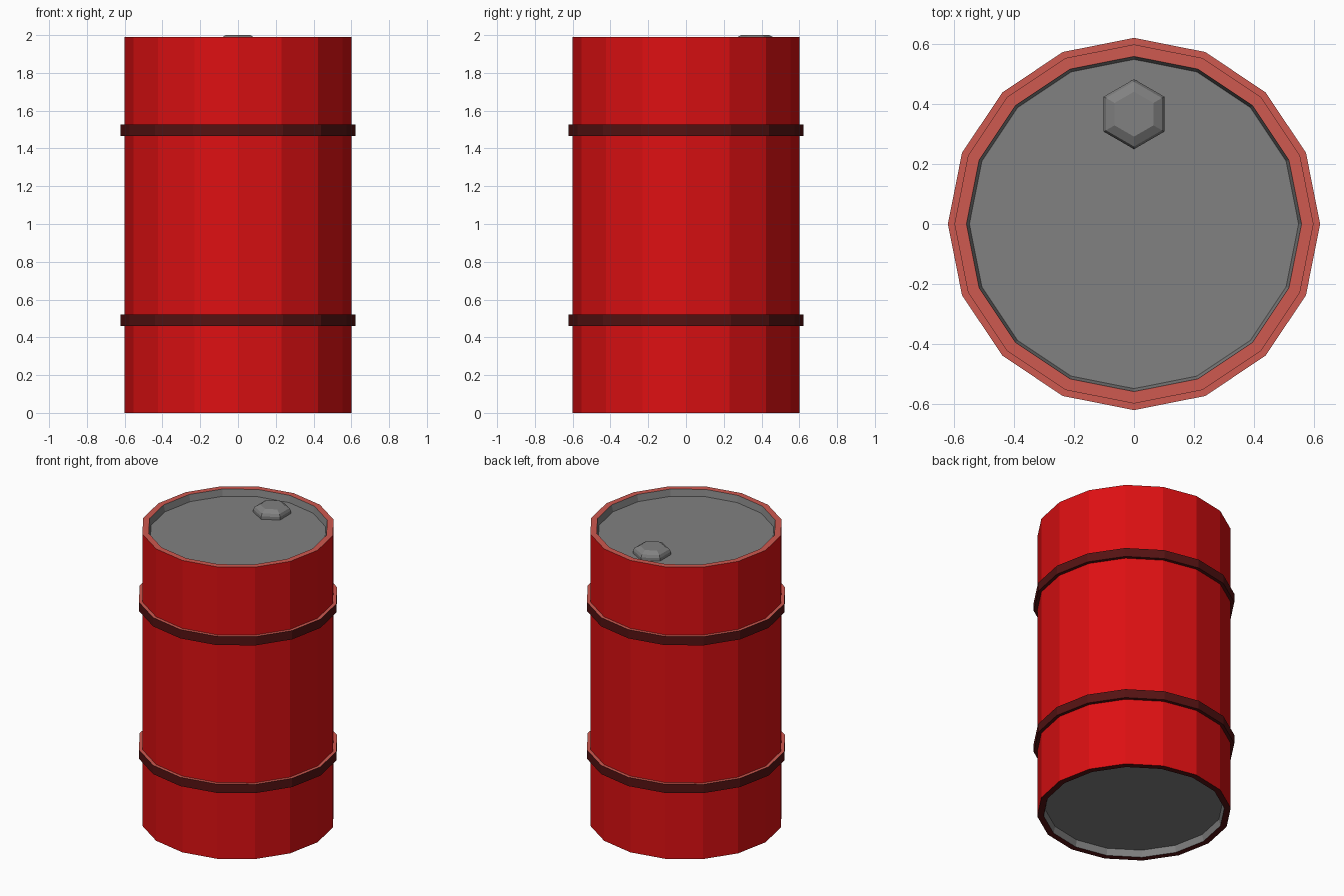
import bpy, bmesh, math

if "Cube" in bpy.data.objects:
    bpy.data.objects.remove(bpy.data.objects["Cube"])


def make_material(name, color):
    mat = bpy.data.materials.new(name)
    mat.use_nodes = True
    mat.diffuse_color = (*color, 1)
    mat.node_tree.nodes["Principled BSDF"].inputs["Base Color"].default_value = (*color, 1)
    return mat


RED = make_material("red paint", (0.72, 0.005, 0.006))
PALE = make_material("pale red edge", (0.62, 0.1, 0.08))
DARK = make_material("dark red edge", (0.09, 0.006, 0.006))
GREY = make_material("grey metal", (0.22, 0.22, 0.22))


def lathe(name, profile, sides, mats, bands, turn=0.0, closed=False, center=(0, 0, 0)):
    """Revolve (radius, height) points; bands gives the material index of each strip."""
    bm = bmesh.new()
    loops = []
    for r, z in profile:
        angles = [turn + math.tau * i / sides for i in range(sides)]
        loops.append([bm.verts.new((r * math.cos(a), r * math.sin(a), z)) for a in angles])
    pairs = list(zip(loops, loops[1:]))
    if closed:
        pairs.append((loops[-1], loops[0]))
    for (low, high), band in zip(pairs, bands):
        for i in range(sides):
            j = (i + 1) % sides
            bm.faces.new((low[i], low[j], high[j], high[i])).material_index = band
    if not closed:
        # End discs take the material of the strip beside them
        bm.faces.new(loops[0][::-1]).material_index = bands[0]
        bm.faces.new(loops[-1]).material_index = bands[-1]
    bmesh.ops.recalc_face_normals(bm, faces=bm.faces)
    mesh = bpy.data.meshes.new(name)
    bm.to_mesh(mesh)
    bm.free()
    for mat in mats:
        mesh.materials.append(mat)
    obj = bpy.data.objects.new(name, mesh)
    obj.location = center
    bpy.context.collection.objects.link(obj)
    return obj


SIDES = 16
TOP, RADIUS, RIM, LID, DEPTH = 1.99, 0.6, 0.56, 0.55, 0.045

# Drum shell with recessed lid and base
lathe("drum_body",
      [(LID, DEPTH), (RIM, 0), (RADIUS, 0), (RADIUS, TOP), (RIM, TOP), (LID, TOP - DEPTH)],
      SIDES, [GREY, DARK, RED, PALE], [0, 1, 2, 3, 0])

# Two raised hoops, pale on the upper face
for label, z in (("lower", 0.49), ("upper", 1.497)):
    lathe(label + "_hoop",
          [(0.59, -0.03), (0.622, -0.03), (0.622, 0.03), (0.59, 0.03)],
          SIDES, [DARK, PALE], [0, 0, 1, 0], closed=True, center=(0, 0, z))

# Six-sided filler cap near the back of the lid
lathe("filler_cap", [(0.117, 0), (0.117, 0.02), (0.108, 0.037), (0.075, 0.055)],
      6, [GREY], [0, 0, 0], turn=math.pi / 6, center=(0, 0.367, TOP - DEPTH))
